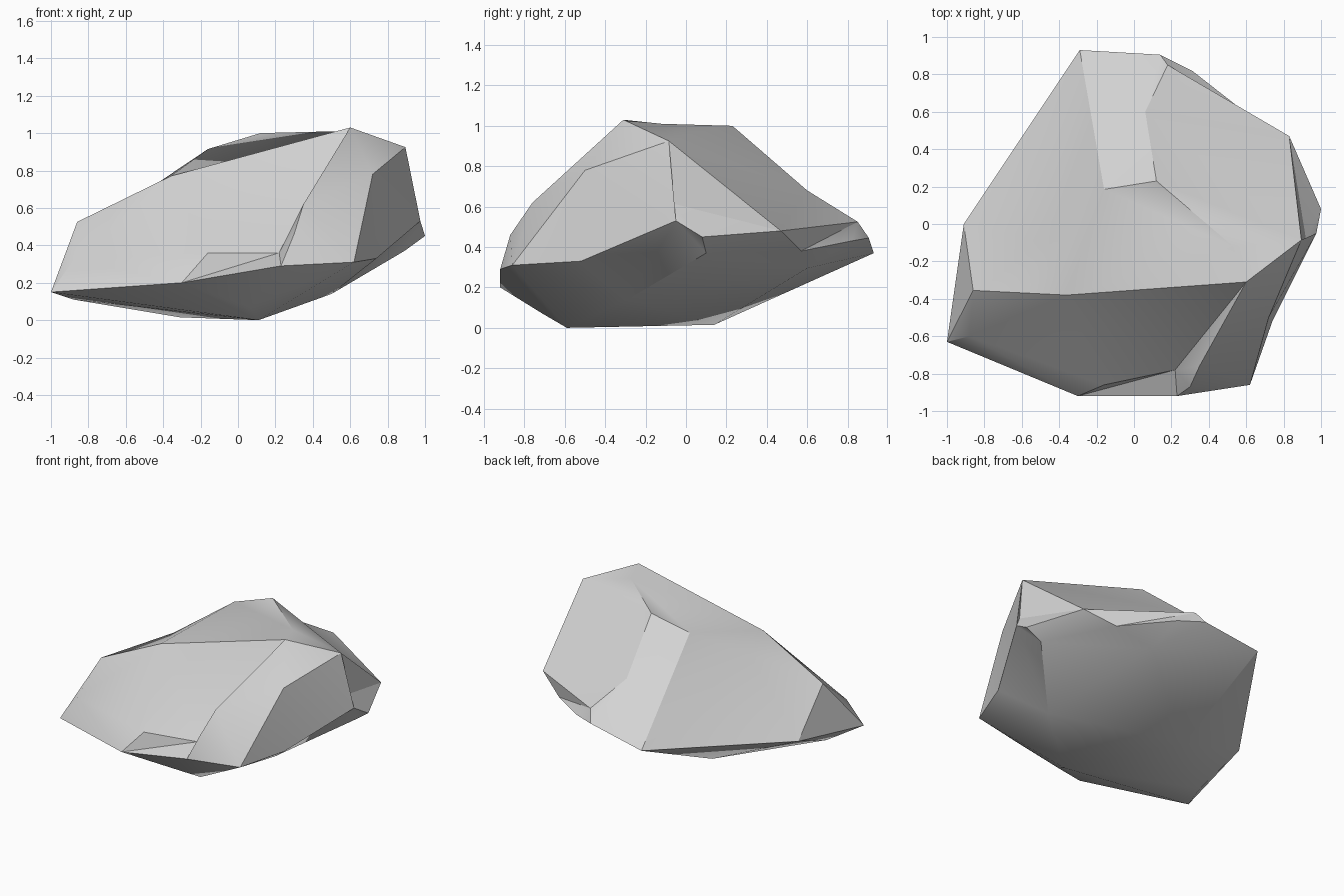
import bpy
import bmesh
import math

# Remove the default object
default_cube = bpy.data.objects.get("Cube")
if default_cube:
    bpy.data.objects.remove(default_cube, do_unlink=True)

# Outer corner points of the boulder, named by where they sit
corners = {
    "left_tip": (-1, -.63, .15),
    "left_tip_upper": (-.88, -.6, .32),
    "left_tip_lower": (-.88, -.37, .11),
    "left_shoulder": (-.86, -.355, .525),
    "left_back": (-.91, 0, .25),
    "crest_front": (-.36, -.38, .77),
    "crest_left": (-.16, .185, .915),
    "crest_back": (.12, .23, 1),
    "crest_peak": (.6, -.31, 1.03),
    "crest_right": (.895, -.085, .925),
    "brow_right": (.72, -.5, .78),
    "brow_middle": (.35, -.76, .62),
    "brow_lower": (.3, -.87, .46),
    "front_left": (-.3, -.92, .2),
    "front_ledge": (-.16, -.86, .36),
    "front_middle": (.23, -.92, .29),
    "front_right": (.62, -.86, .31),
    "right_tip": (1, .08, .45),
    "right_lower": (.89, .1, .37),
    "right_back": (.83, .47, .48),
    "back_left": (-.29, .93, .37),
    "back_middle": (.14, .905, .445),
    "back_upper": (.18, .85, .525),
    "back_right": (.31, .82, .43),
    "back_under": (.35, .6, .295),
    "base_front": (.11, -.59, 0),
    "base_edge": (.06, -.71, .07),
    "base_back": (-.31, .14, .015),
    "base_right": (.5, -.29, .14),
}

bm = bmesh.new()
verts = {name: bm.verts.new(point) for name, point in corners.items()}

# Skin the corners with flat facets
hull = bmesh.ops.convex_hull(bm, input=list(bm.verts), use_existing_faces=False)
loose = {g for g in hull["geom_interior"] + hull["geom_unused"]
         if isinstance(g, bmesh.types.BMVert)}
bmesh.ops.delete(bm, geom=list(loose), context="VERTS")


def dent(name, point, ring_names):
    """Replace the facets spanned by the ring with a fan around a sunken point."""
    ring = {verts[n] for n in ring_names.split() if verts[n].is_valid}
    patch = {f for f in bm.faces if all(v in ring for v in f.verts)}
    border = []
    for face in patch:
        for loop in face.loops:
            if any(f not in patch for f in loop.edge.link_faces):
                border.append((loop.vert, loop.link_loop_next.vert))
    bmesh.ops.delete(bm, geom=list(patch), context="FACES")
    centre = verts[name] = bm.verts.new(point)
    for start, end in border:
        bm.faces.new((start, end, centre))


# Hollow in the front face
dent("front_hollow", (.22, -.78, .36),
     "crest_front crest_peak brow_middle brow_lower front_middle front_left front_ledge")
# Folds along the top and the left slope
dent("crest_fold", (.53, -.12, 1.01),
     "crest_back crest_peak crest_right crest_front crest_left")
dent("left_slope", (-.45, -.1, .72),
     "left_shoulder crest_front crest_left left_back back_left")
# Steps down the right end
dent("right_middle", (.975, -.05, .53),
     "crest_right right_tip front_right brow_right base_right right_lower")
dent("right_upper", (.92, -.085, .62),
     "crest_right right_tip right_back right_middle")
dent("right_skirt", (.74, -.52, .33),
     "front_right right_middle brow_right base_right")
# Saddle on the back slope and notch at the back right
dent("back_saddle", (.06, .6, .68),
     "back_left back_middle back_upper crest_left crest_back right_back crest_right")
dent("back_notch", (.63, .57, .38),
     "right_back back_right back_under back_upper right_lower")

bmesh.ops.recalc_face_normals(bm, faces=list(bm.faces))
mesh = bpy.data.meshes.new("boulder")
bm.to_mesh(mesh)
bm.free()

boulder = bpy.data.objects.new("boulder", mesh)
bpy.context.collection.objects.link(boulder)

# Plain grey stone
stone = bpy.data.materials.new("grey_stone")
stone.use_nodes = True
colour = (.65, .65, .65, 1)
stone.diffuse_color = colour
for node in stone.node_tree.nodes:
    if node.type == "BSDF_PRINCIPLED":
        node.inputs["Base Color"].default_value = colour
mesh.materials.append(stone)

# Soft shading across gentle folds, sharp on the ridges
bpy.ops.object.select_all(action="DESELECT")
boulder.select_set(True)
bpy.context.view_layer.objects.active = boulder
bpy.ops.object.shade_smooth_by_angle(angle=math.radians(30))
